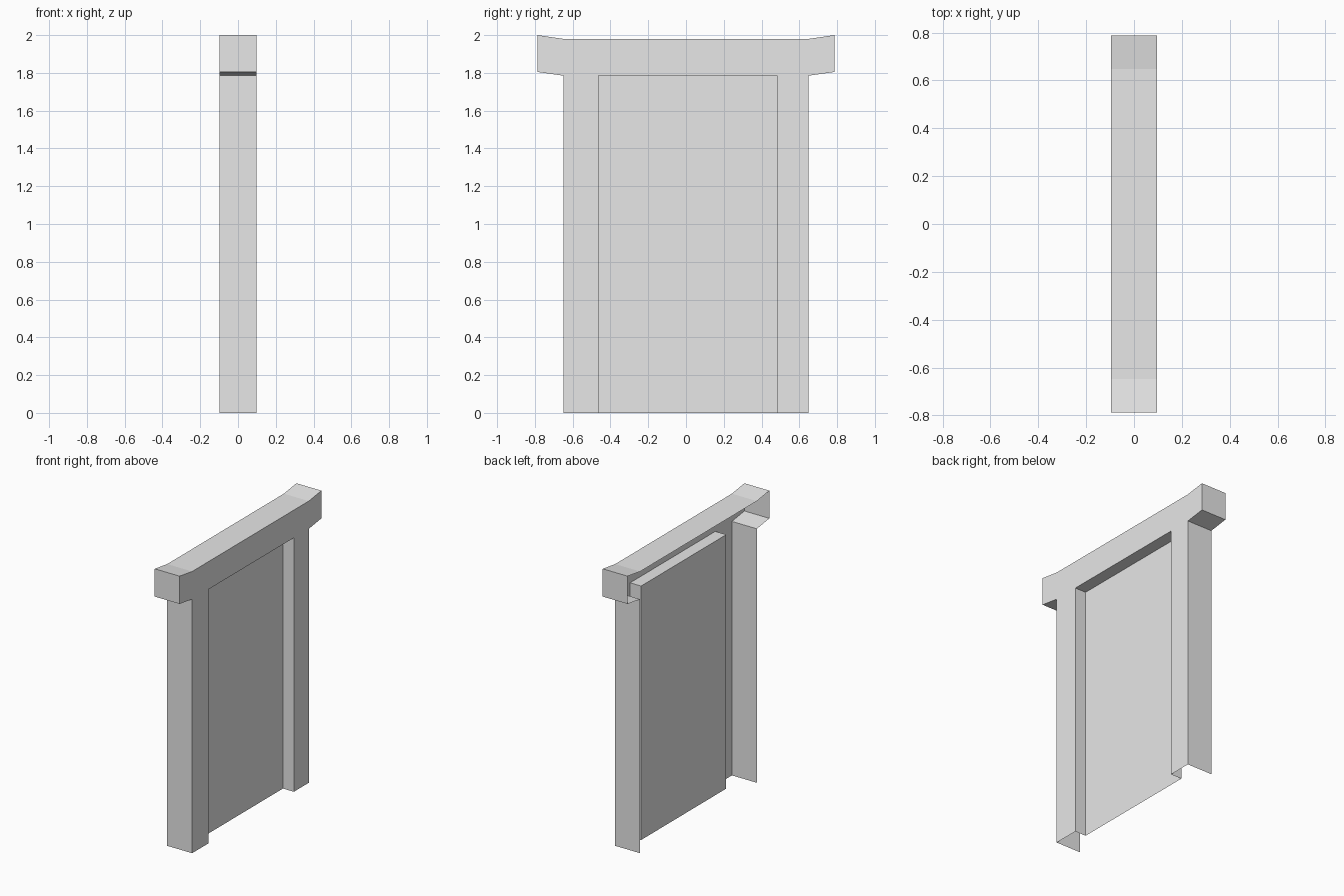
import bpy

cube = bpy.data.objects.get("Cube")
if cube:
    bpy.data.objects.remove(cube, do_unlink=True)

FRONT, PANEL, BACK = 0.097, 0.012, -0.097   # depths along x
POST, FLARE = 0.648, 0.787                  # half widths along y
HEAD, TIP_LOW, TOP, TIP_TOP = 1.785, 1.805, 1.98, 2.0

grey = bpy.data.materials.new("light_grey")
grey.use_nodes = True
colour = (0.8, 0.8, 0.8, 1)
grey.diffuse_color = colour
grey.node_tree.nodes["Principled BSDF"].inputs["Base Color"].default_value = colour


def add_part(name, verts, faces):
    mesh = bpy.data.meshes.new(name)
    mesh.from_pydata(verts, [], faces)
    mesh.materials.append(grey)
    obj = bpy.data.objects.new(name, mesh)
    bpy.context.collection.objects.link(obj)
    return obj


def flat(name, outline, x):
    """Flat plate facing +x, from (y, z) points."""
    return add_part(name, [(x, y, z) for y, z in outline], [range(len(outline))])


def wall(name, path, x_front, x_back):
    """Thin wall swept along x from an open (y, z) path."""
    n = len(path)
    verts = [(x, y, z) for x in (x_front, x_back) for y, z in path]
    faces = [(i, i + n, i + n + 1, i + 1) for i in range(n - 1)]
    return add_part(name, verts, faces)


# Doorway opening and the outer silhouette with flared lintel tips
opening = [(-0.464, 0), (-0.464, HEAD), (0.482, HEAD), (0.482, 0)]
right_half = [(POST, 0), (POST, HEAD), (FLARE, TIP_LOW), (FLARE, TIP_TOP), (POST, TOP)]
outer = right_half + [(-y, z) for y, z in reversed(right_half)]

# Open-backed frame: face plate, outer walls, doorway reveal and recessed panel
flat("frame_face", opening + outer, FRONT)
wall("frame_outer_walls", outer, FRONT, BACK)
wall("doorway_reveal", opening, FRONT, PANEL)
flat("door_panel", list(reversed(opening)), PANEL)
